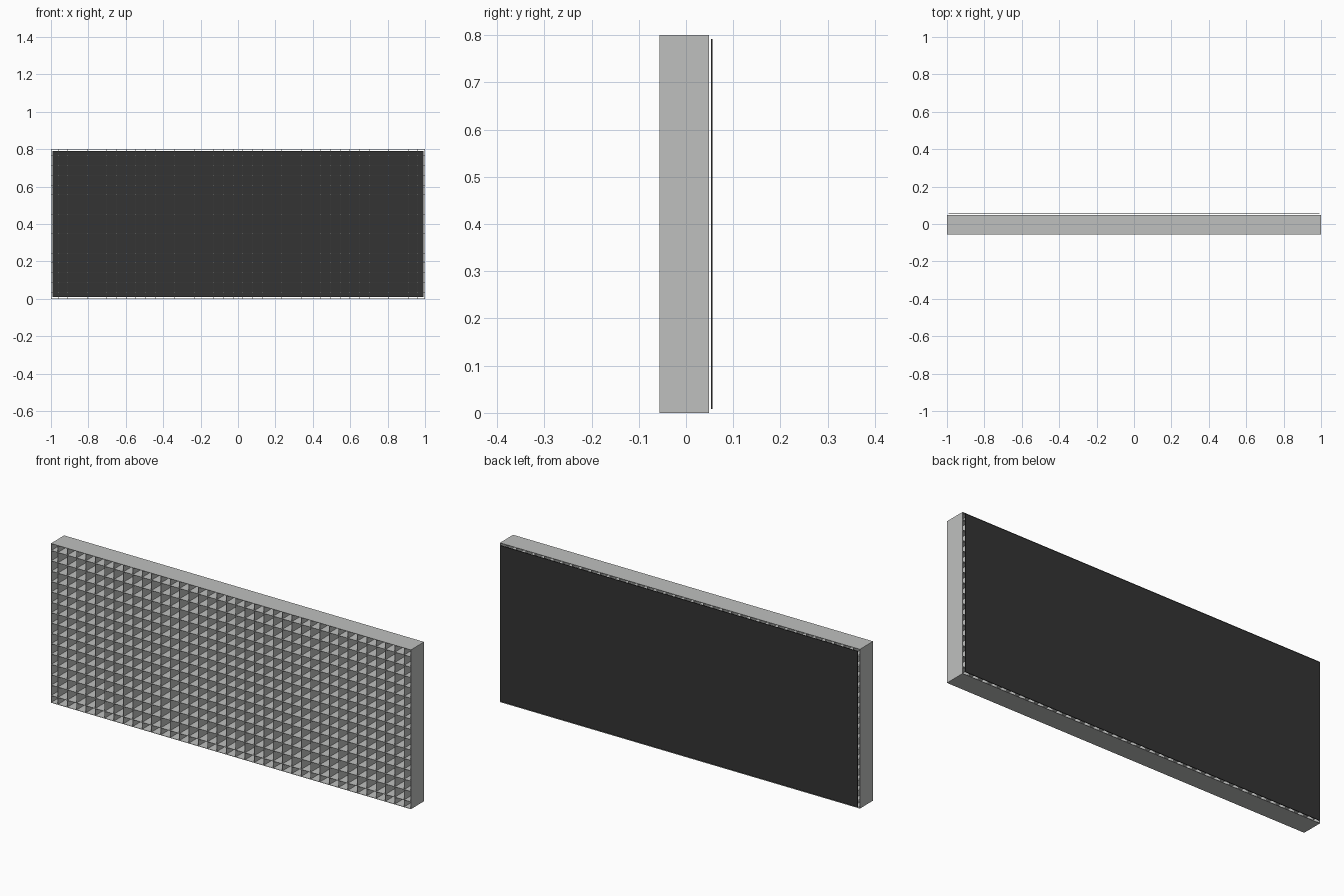
import bpy

cube = bpy.data.objects.get("Cube")
if cube:
    bpy.data.objects.remove(cube, do_unlink=True)

WIDTH, HEIGHT = 2.0, 0.8
FRONT, REAR = -0.0565, 0.0485      # depth range of the grille
PITCH, WALL = 0.052, 0.002         # cell spacing and sheet thickness
MID_Y = (FRONT + REAR) / 2
DEPTH = REAR - FRONT
MID_Z = HEIGHT / 2


def make_material(name, rgb):
    mat = bpy.data.materials.new(name)
    mat.use_nodes = True
    color = (*rgb, 1)
    mat.diffuse_color = color
    mat.node_tree.nodes["Principled BSDF"].inputs["Base Color"].default_value = color
    return mat


def box(name, center, size, mat):
    bpy.ops.mesh.primitive_cube_add(size=1, location=center)
    obj = bpy.context.object
    obj.name = name
    obj.scale = size
    bpy.ops.object.transform_apply(location=False, rotation=False, scale=True)
    obj.data.materials.append(mat)
    return obj


def repeat(obj, count, axis):
    arr = obj.modifiers.new("repeat", "ARRAY")
    arr.count = count
    arr.use_relative_offset = False
    arr.use_constant_offset = True
    arr.constant_offset_displace = [PITCH * (i == axis) for i in range(3)]


metal = make_material("light grey metal", (0.52, 0.53, 0.52))
black = make_material("charcoal", (0.033, 0.033, 0.033))

# Outer frame of thin sheets
for side, name in ((-1, "right"), (1, "left")):
    box("frame_" + name, (side * (WIDTH - WALL) / 2, MID_Y, MID_Z),
        (WALL, DEPTH, HEIGHT), metal)
for side, name in ((-1, "bottom"), (1, "top")):
    box("frame_" + name, (0, MID_Y, MID_Z + side * (HEIGHT - WALL) / 2),
        (WIDTH - 2 * WALL, DEPTH, WALL), metal)

# Crossing blades of the egg-crate grille
COLUMNS, ROWS = 38, 15
upright = box("upright_blades", (-(COLUMNS - 1) / 2 * PITCH, MID_Y, MID_Z),
              (WALL, DEPTH, HEIGHT - 2 * WALL), metal)
repeat(upright, COLUMNS, 0)
level = box("level_blades", (0, MID_Y, MID_Z - (ROWS - 1) / 2 * PITCH),
            (WIDTH - 2 * WALL, DEPTH, WALL), metal)
repeat(level, ROWS, 2)

# Thin dark backing sheet, set slightly behind the grille
box("backing_sheet", (0, 0.0548, MID_Z), (1.983, 0.0034, 0.783), black)
